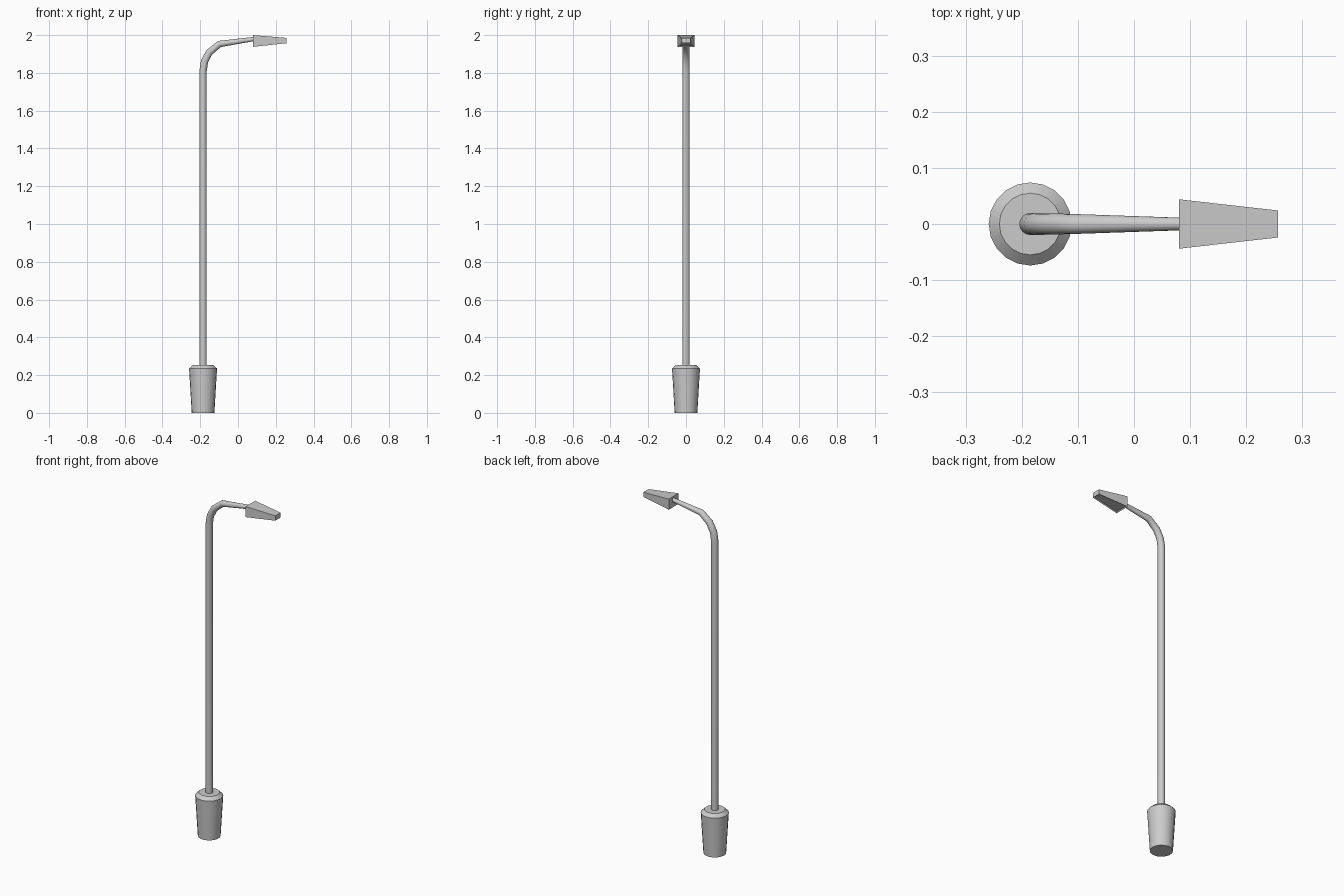
import bpy, bmesh
from math import cos, sin, pi
from mathutils import Vector

if "Cube" in bpy.data.objects:
    bpy.data.objects.remove(bpy.data.objects["Cube"])

POLE_X = -0.185


def finish(name, bm, smooth):
    bmesh.ops.recalc_face_normals(bm, faces=bm.faces)
    me = bpy.data.meshes.new(name)
    bm.to_mesh(me)
    bm.free()
    ob = bpy.data.objects.new(name, me)
    bpy.context.collection.objects.link(ob)
    if smooth:
        bpy.ops.object.select_all(action='DESELECT')
        bpy.context.view_layer.objects.active = ob
        ob.select_set(True)
        bpy.ops.object.shade_smooth_by_angle(angle=0.6)
    return ob


def loft(bm, rings):
    """Bridge successive rings of points and cap both ends."""
    loops = [[bm.verts.new(p) for p in ring] for ring in rings]
    n = len(loops[0])
    for a, b in zip(loops, loops[1:]):
        for i in range(n):
            j = (i + 1) % n
            bm.faces.new((a[i], a[j], b[j], b[i]))
    bm.faces.new(loops[0])
    bm.faces.new(loops[-1])


def tube(name, path, sides):
    """Round tube along (x, z, radius) points in the xz plane."""
    pts = [Vector((x, 0, z)) for x, z, r in path]
    rings = []
    for i, p in enumerate(pts):
        t = Vector((0, 0, 0))
        if i > 0:
            t += (p - pts[i - 1]).normalized()
        if i < len(pts) - 1:
            t += (pts[i + 1] - p).normalized()
        t.normalize()
        u, v = Vector((t.z, 0, -t.x)), Vector((0, 1, 0))
        r = path[i][2]
        rings.append([p + r * (cos(2 * pi * k / sides) * u + sin(2 * pi * k / sides) * v)
                      for k in range(sides)])
    bm = bmesh.new()
    loft(bm, rings)
    return finish(name, bm, True)


# tapered base with bevelled top rim
tube("base", [(POLE_X, 0, 0.06), (POLE_X, 0.235, 0.074), (POLE_X, 0.253, 0.055)], 20)

# pole and bent, tapering arm
tube("pole_arm", [(POLE_X, 0.24, 0.0195), (POLE_X, 1.81, 0.0195), (-0.177, 1.862, 0.0195),
                  (-0.152, 1.909, 0.019), (-0.098, 1.953, 0.0175), (0.09, 1.980, 0.011)], 16)

# tapered lamp head
bm = bmesh.new()
loft(bm, [[Vector((x, s * w, z)) for s, z in ((-1, lo), (1, lo), (1, hi), (-1, hi))]
          for x, w, lo, hi in ((0.08, 0.044, 1.938, 2.0), (0.257, 0.024, 1.957, 1.985))])
bmesh.ops.recalc_face_normals(bm, faces=bm.faces)
# recessed light panel underneath
bm.normal_update()
under = min(bm.faces, key=lambda f: f.normal.z)
bmesh.ops.inset_region(bm, faces=[under], thickness=0.005, depth=0)
bmesh.ops.translate(bm, verts=list(under.verts), vec=(0, 0, 0.006))
finish("lamp_head", bm, False)
